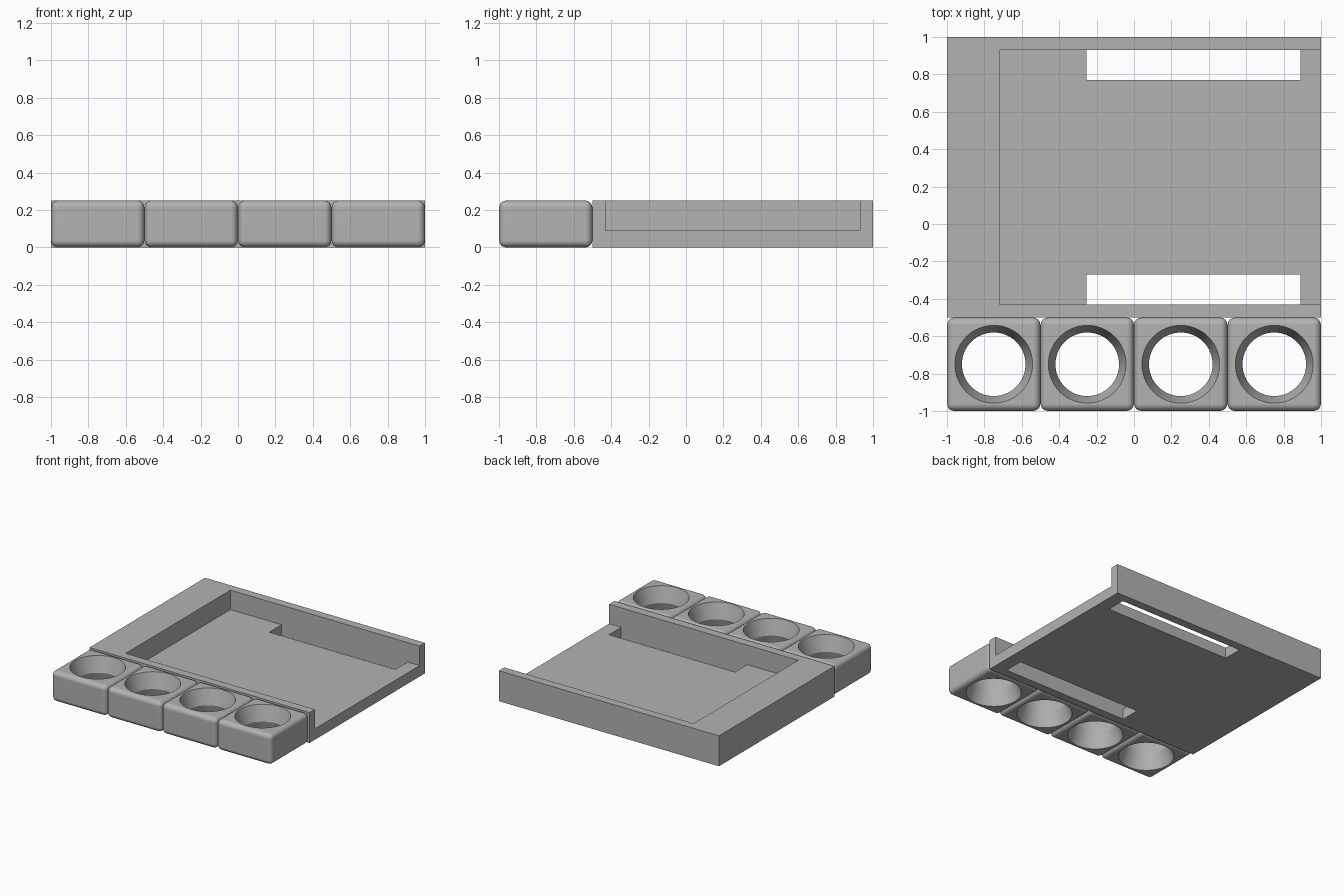
import bpy, bmesh
from math import radians, sin, cos, tau

cube = bpy.data.objects.get("Cube")
if cube:
    bpy.data.objects.remove(cube, do_unlink=True)

HEIGHT = 0.25

grey = bpy.data.materials.new("plain grey")
grey.use_nodes = True
grey.diffuse_color = (0.45, 0.45, 0.45, 1)
for node in grey.node_tree.nodes:
    if node.type == 'BSDF_PRINCIPLED':
        node.inputs["Base Color"].default_value = grey.diffuse_color


def make_object(name, bm):
    bmesh.ops.recalc_face_normals(bm, faces=bm.faces)
    mesh = bpy.data.meshes.new(name)
    bm.to_mesh(mesh)
    bm.free()
    mesh.materials.append(grey)
    obj = bpy.data.objects.new(name, mesh)
    bpy.context.collection.objects.link(obj)
    return obj


# Tray: a block with a pocket open to the left end and two floor slots,
# made as the outer skin of the solid cells between these break lines
xs = [-1, -0.72, -0.255, 0.89, 1]
ys = [-0.5, -0.43, -0.27, 0.77, 0.93, 1]
zs = [0, 0.09, HEIGHT]


def solid(cell):
    i, j, k = cell
    if not (0 <= i < len(xs) - 1 and 0 <= j < len(ys) - 1 and 0 <= k < len(zs) - 1):
        return False
    in_pocket = k == 1 and i >= 1 and 1 <= j <= 3
    in_slot = i == 2 and j in (1, 3)
    return not (in_pocket or in_slot)


bm = bmesh.new()
corners = {}


def corner(key):
    if key not in corners:
        i, j, k = key
        corners[key] = bm.verts.new((xs[i], ys[j], zs[k]))
    return corners[key]


cells = [(i, j, k) for i in range(len(xs) - 1)
         for j in range(len(ys) - 1) for k in range(len(zs) - 1)]
for cell in filter(solid, cells):
    for axis in range(3):
        u, v = (axis + 1) % 3, (axis + 2) % 3
        for side in (0, 1):
            neighbour = list(cell)
            neighbour[axis] += 2 * side - 1
            if solid(neighbour):
                continue
            ring = []
            for du, dv in ((0, 0), (1, 0), (1, 1), (0, 1)):
                key = list(cell)
                key[axis] += side
                key[u] += du
                key[v] += dv
                ring.append(corner(tuple(key)))
            bm.faces.new(ring if side else ring[::-1])
make_object("tray", bm)

# Holder block with rounded edges
bm = bmesh.new()
bmesh.ops.create_cube(bm, size=1)
bmesh.ops.scale(bm, vec=(0.498, 0.498, HEIGHT), verts=bm.verts)
bmesh.ops.bevel(bm, geom=bm.edges[:], offset=0.037, segments=6,
                profile=0.5, affect='EDGES')
block = make_object("holder", bm)

# Waisted hole cutter: wide at both rims, narrow at mid height
SIDES = 64
rim, waist, half, extra = 0.208, 0.17, HEIGHT / 2, 0.05
flare = rim + (rim - waist) * extra / half
bm = bmesh.new()
rings = []
for radius, z in ((flare, -half - extra), (waist, 0), (flare, half + extra)):
    rings.append([bm.verts.new((radius * cos(tau * n / SIDES),
                                radius * sin(tau * n / SIDES), z))
                  for n in range(SIDES)])
for low, high in zip(rings, rings[1:]):
    for n in range(SIDES):
        m = (n + 1) % SIDES
        bm.faces.new((low[n], low[m], high[m], high[n]))
bm.faces.new(rings[0][::-1])
bm.faces.new(rings[-1])
cutter = make_object("hole_cutter", bm)
cutter.hide_render = True

cut = block.modifiers.new("hole", 'BOOLEAN')
cut.operation = 'DIFFERENCE'
cut.solver = 'EXACT'
cut.object = cutter
bpy.context.view_layer.update()
graph = bpy.context.evaluated_depsgraph_get()
holder_mesh = bpy.data.meshes.new_from_object(block.evaluated_get(graph))
bpy.data.objects.remove(block, do_unlink=True)
bpy.data.objects.remove(cutter, do_unlink=True)

# Row of four holders along the front
holders = []
for n in range(4):
    holder = bpy.data.objects.new(f"holder_{n + 1}", holder_mesh)
    holder.location = (-0.75 + 0.5 * n, -0.75, half)
    bpy.context.collection.objects.link(holder)
    holders.append(holder)

bpy.ops.object.select_all(action='DESELECT')
holders[0].select_set(True)
bpy.context.view_layer.objects.active = holders[0]
bpy.ops.object.shade_smooth_by_angle(angle=radians(30))
for holder in holders:
    holder.modifiers.new("even_shading", 'WEIGHTED_NORMAL').keep_sharp = True
